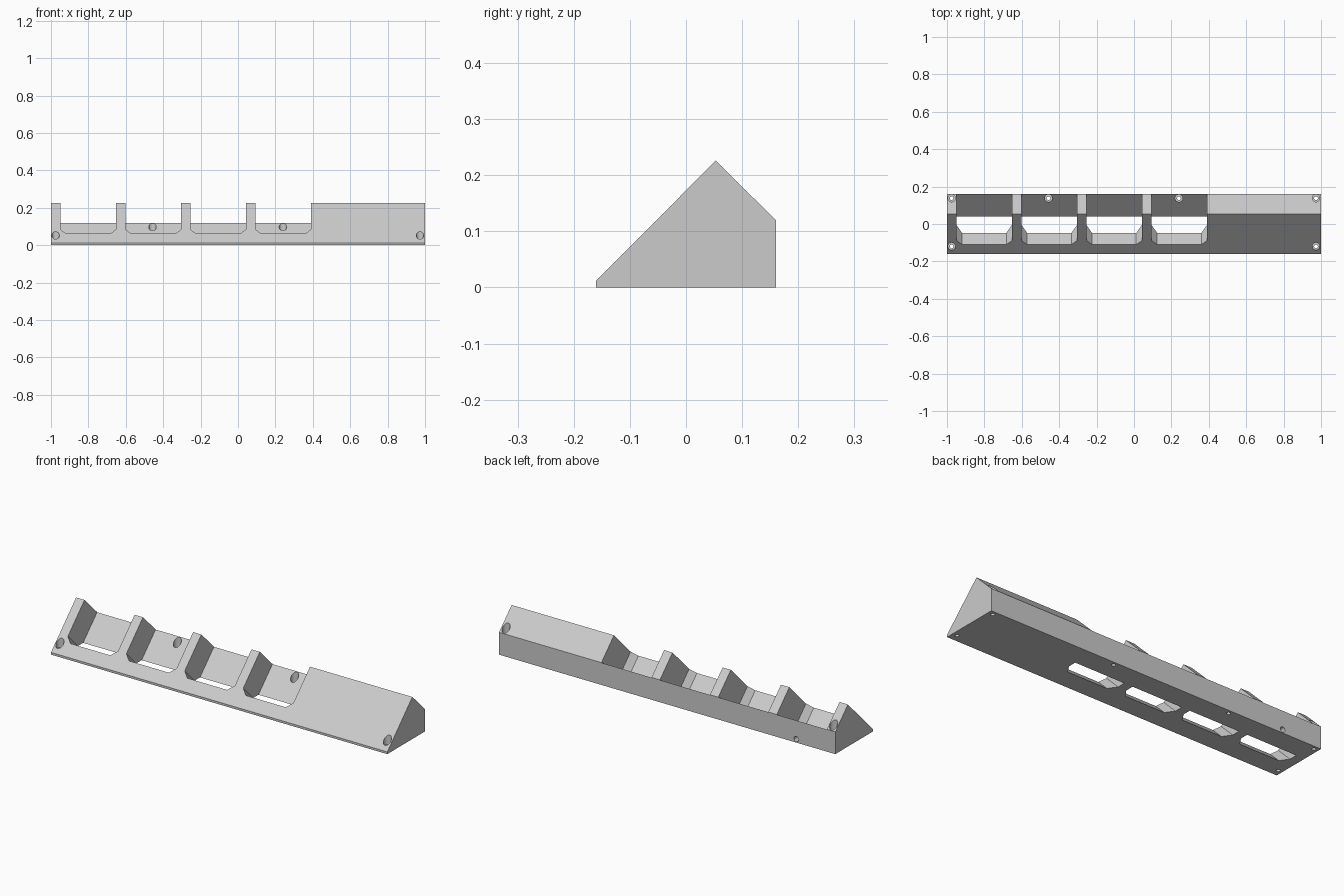
import bpy, bmesh, math
from mathutils import Vector

cube = bpy.data.objects.get("Cube")
if cube:
    bpy.data.objects.remove(cube, do_unlink=True)

grey = bpy.data.materials.new("plain_grey")
grey.use_nodes = True
COLOUR = (0.6, 0.6, 0.6, 1)
grey.diffuse_color = COLOUR
grey.node_tree.nodes["Principled BSDF"].inputs["Base Color"].default_value = COLOUR


def add_prism(bm, points, sweep):
    """Closed prism from an outline and a sweep vector."""
    low = [bm.verts.new(p) for p in points]
    high = [bm.verts.new(Vector(p) + Vector(sweep)) for p in points]
    bm.faces.new(low)
    bm.faces.new(high[::-1])
    for i in range(len(low)):
        j = (i + 1) % len(low)
        bm.faces.new((low[j], low[i], high[i], high[j]))


def make_object(name, prisms):
    bm = bmesh.new()
    for points, sweep in prisms:
        add_prism(bm, points, sweep)
    bmesh.ops.recalc_face_normals(bm, faces=bm.faces)
    mesh = bpy.data.meshes.new(name)
    bm.to_mesh(mesh)
    bm.free()
    mesh.materials.append(grey)
    obj = bpy.data.objects.new(name, mesh)
    bpy.context.collection.objects.link(obj)
    return obj


def upright_cylinder(x, y, z, radius, sides=32):
    angles = [math.tau * i / sides for i in range(sides)]
    return ([(x + radius * math.cos(a), y + radius * math.sin(a), z) for a in angles], (0, 0, 0.5))


# Wedge bar swept along x
profile = [(-0.16, 0), (0.16, 0), (0.16, 0.12), (0.053, 0.226), (-0.16, 0.012)]
body = make_object("wedge_rack", [([(-1, y, z) for y, z in profile], (2, 0, 0))])

# Slots cut square to the front slope, with bevelled lower corners
ALONG = Vector((0, 1, 1)).normalized()
OUT = Vector((0, -1, 1)).normalized()
LOW, HIGH, FLOOR, BEVEL = -0.034, 0.3, -0.029, 0.031
slots = []
for left in (-0.95, -0.602, -0.255, 0.093):
    right = left + 0.298
    outline = [(left, HIGH), (left, LOW + BEVEL), (left + BEVEL, LOW),
               (right - BEVEL, LOW), (right, LOW + BEVEL), (right, HIGH)]
    slots.append(([Vector((x, 0, 0)) + ALONG * u + OUT * FLOOR for x, u in outline], OUT * 0.4))

# Screw holes with wide bores for the heads
screws = [(-0.975, 0.138), (-0.975, -0.12), (0.973, 0.138), (0.973, -0.12),
          (-0.457, 0.138), (0.24, 0.138)]
heads = [upright_cylinder(x, y, 0.02, 0.02) for x, y in screws]
shanks = [upright_cylinder(x, y, -0.1, 0.01) for x, y in screws]

# Small blind hole in the back
ring = [math.tau * i / 24 for i in range(24)]
back_hole = [([(-0.768 + 0.014 * math.cos(a), 0.2, 0.019 + 0.014 * math.sin(a)) for a in ring],
              (0, -0.09, 0))]

cutters = []
for name, prisms in (("slot_cutter", slots), ("screw_head_cutter", heads),
                     ("screw_shank_cutter", shanks), ("back_hole_cutter", back_hole)):
    cutter = make_object(name, prisms)
    cutter.hide_render = True
    cutters.append(cutter)
    cut = body.modifiers.new(name, "BOOLEAN")
    cut.operation = "DIFFERENCE"
    cut.solver = "EXACT"
    cut.object = cutter

# Bake the cuts and drop the cutters
bpy.context.view_layer.update()
graph = bpy.context.evaluated_depsgraph_get()
result = bpy.data.meshes.new_from_object(body.evaluated_get(graph))
body.modifiers.clear()
body.data = result
for cutter in cutters:
    bpy.data.objects.remove(cutter, do_unlink=True)

# Smooth hole walls, sharp edges elsewhere
bpy.ops.object.select_all(action="DESELECT")
body.select_set(True)
bpy.context.view_layer.objects.active = body
bpy.ops.object.shade_smooth_by_angle(angle=math.radians(30))
